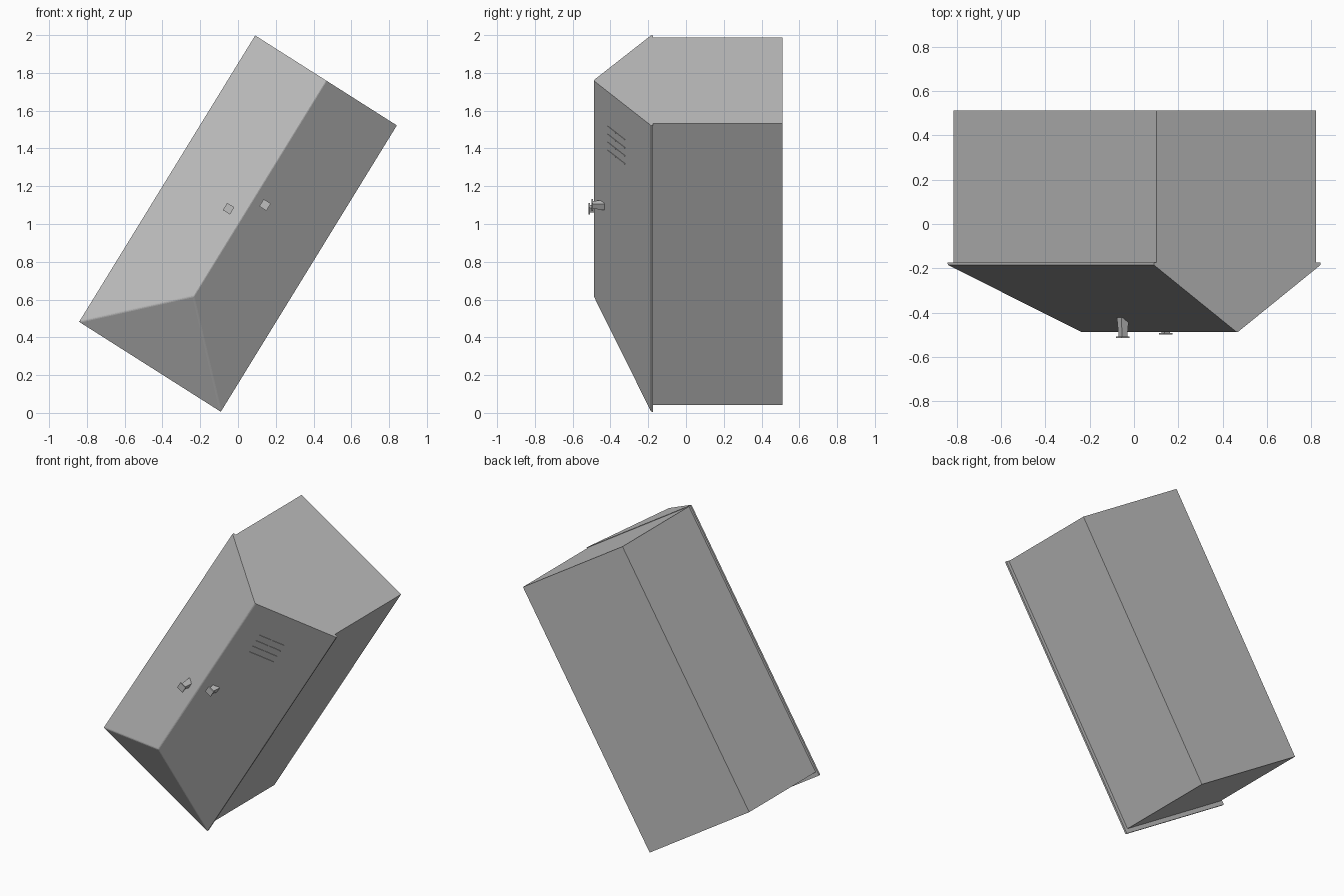
import bpy
import bmesh
from mathutils import Vector

cube = bpy.data.objects.get("Cube")
if cube:
    bpy.data.objects.remove(cube, do_unlink=True)

# One painted metal colour
GREY = (0.52, 0.52, 0.52, 1)
metal = bpy.data.materials.new("grey_metal")
metal.use_nodes = True
metal.diffuse_color = GREY
metal.node_tree.nodes["Principled BSDF"].inputs["Base Color"].default_value = GREY

# Leaning frame: half width and half length of the cabinet front
CENTRE = Vector((0, 0, 1.002))
ACROSS = Vector((0.375, 0, -0.238))
ALONG = Vector((0.466, 0, 0.758))
FRONT, RIM, BACK = -0.49, -0.186, 0.512


def place(a, y, b):
    return CENTRE + ACROSS * a + ALONG * b + Vector((0, y, 0))


def door_y(a):
    return FRONT + (RIM - FRONT) * abs(a)


def finish(name, bm):
    bmesh.ops.recalc_face_normals(bm, faces=bm.faces)
    mesh = bpy.data.meshes.new(name)
    bm.to_mesh(mesh)
    bm.free()
    mesh.materials.append(metal)
    obj = bpy.data.objects.new(name, mesh)
    bpy.context.collection.objects.link(obj)
    return obj


def loft(name, rings):
    """Closed solid through matching rings of leaning-frame points."""
    bm = bmesh.new()
    loops = [[bm.verts.new(place(*p)) for p in ring] for ring in rings]
    n = len(loops[0])
    for low, high in zip(loops, loops[1:]):
        for i in range(n):
            j = (i + 1) % n
            bm.faces.new((low[i], low[j], high[j], high[i]))
    bm.faces.new(loops[0])
    bm.faces.new(loops[-1])
    return finish(name, bm)


def rect(a0, a1, b0, b1, y):
    return [(a0, y, b0), (a1, y, b0), (a1, y, b1), (a0, y, b1)]


# Main box behind the doors
loft("cabinet_body", [rect(-0.97, 0.95, -0.97, 0.997, y) for y in (RIM, BACK)])

# Pitched front: two doors meeting at a ridge, sloped at the lower end
bm = bmesh.new()
back = [bm.verts.new(place(*p)) for p in rect(-1, 1, -1, 1, RIM + 0.012)]
rim = [bm.verts.new(place(*p)) for p in rect(-1, 1, -1, 1, RIM)]
low = bm.verts.new(place(0, FRONT, -0.507))
top = bm.verts.new(place(0, FRONT, 1))
bm.faces.new(back)
for i in range(3):
    bm.faces.new((back[i], back[i + 1], rim[i + 1], rim[i]))
bm.faces.new((back[3], back[0], rim[0], rim[3]))
for face in ((rim[0], rim[1], low), (rim[1], rim[2], top, low),
             (rim[3], rim[0], low, top), (rim[2], rim[3], top)):
    bm.faces.new(face)
bmesh.ops.recalc_face_normals(bm, faces=bm.faces)
bmesh.ops.bevel(bm, geom=list(low.link_edges), offset=0.006, segments=2,
                profile=0.5, affect='EDGES')
finish("pitched_doors", bm)

# Square handles, each with a flared post and a cap plate
for name, a, b, tip in (("right_handle", -0.189, 0.045, -0.515),
                        ("left_handle", 0.158, 0.18, -0.5)):
    def square(y, r):
        return rect(a - r, a + r, b - r / 2, b + r / 2, y)
    loft(name + "_post", [square(door_y(a) + 0.01, 0.045), square(tip + 0.008, 0.032)])
    loft(name + "_cap", [square(tip + 0.008, 0.05), square(tip, 0.05)])

# Thin louvre strips, in two columns on the left door
for row in range(4):
    b = 0.758 - 0.056 * row
    for col, (a0, a1) in enumerate(((0.25, 0.395), (0.405, 0.55))):
        rings = []
        for lift in (0.002, -0.003):
            rings.append([(a, door_y(a) + lift, b + d)
                          for a, d in ((a0, -0.003), (a1, -0.003), (a1, 0.003), (a0, 0.003))])
        loft(f"louvre_{row + 1}_{col + 1}", rings)
